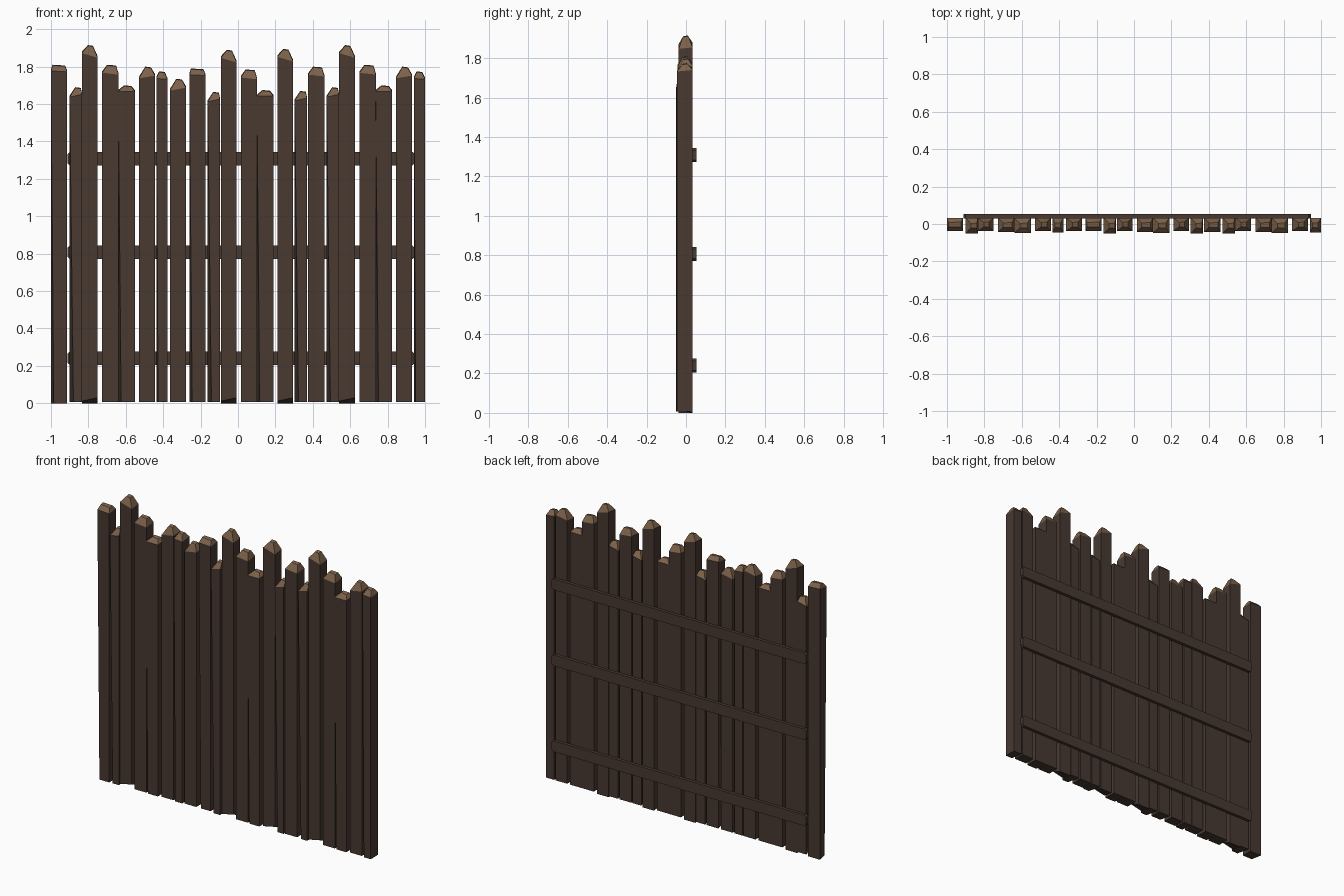
import bpy
import bmesh

default_cube = bpy.data.objects.get("Cube")
if default_cube:
    bpy.data.objects.remove(default_cube, do_unlink=True)


def make_material(name, colour):
    material = bpy.data.materials.new(name)
    material.use_nodes = True
    material.diffuse_color = (*colour, 1)
    material.node_tree.nodes["Principled BSDF"].inputs["Base Color"].default_value = (*colour, 1)
    return material


dark_wood = make_material("dark weathered wood", (0.065, 0.041, 0.031))
cut_wood = make_material("fresh cut wood", (0.2, 0.12, 0.068))

BACK = 0.033

# Plank styles: width, front y, tip start and end across the width,
# shoulder drop on the left and right edge, foot taper, slanted foot cut
STYLES = {
    "blunt": dict(width=0.086, front=-0.038, tip=(0.1, 0.88), drop=(0.025, 0.03), taper=0.015, cut=0),
    "narrow": dict(width=0.065, front=-0.05, tip=(0.45, 0.92), drop=(0.045, 0.03), taper=0.02, cut=0),
    "tall": dict(width=0.085, front=-0.037, tip=(0.38, 0.7), drop=(0.035, 0.06), taper=0, cut=0.03),
    "broad": dict(width=0.087, front=-0.043, tip=(0.3, 0.85), drop=(0.035, 0.045), taper=0, cut=0),
    "short": dict(width=0.088, front=-0.048, tip=(0.35, 0.8), drop=(0.025, 0.025), taper=0.015, cut=0),
    "pointed": dict(width=0.086, front=-0.038, tip=(0.4, 0.75), drop=(0.055, 0.04), taper=0, cut=0),
    "slim": dict(width=0.06, front=-0.045, tip=(0.25, 0.75), drop=(0.03, 0.035), taper=0.01, cut=0),
}

# Fence order: style, left edge, peak height
PLANKS = [
    ("blunt", -1.0, 1.81),
    ("narrow", -0.9, 1.69), ("tall", -0.835, 1.915),
    ("broad", -0.726, 1.81), ("short", -0.64, 1.7),
    ("pointed", -0.53, 1.8), ("slim", -0.437, 1.775),
    ("pointed", -0.364, 1.735), ("blunt", -0.26, 1.79),
    ("narrow", -0.162, 1.665), ("tall", -0.092, 1.89),
    ("broad", 0.015, 1.785), ("short", 0.101, 1.675),
    ("tall", 0.21, 1.895), ("narrow", 0.303, 1.67),
    ("broad", 0.375, 1.8), ("narrow", 0.474, 1.69),
    ("tall", 0.541, 1.915), ("broad", 0.65, 1.81),
    ("short", 0.736, 1.7), ("pointed", 0.844, 1.8),
    ("slim", 0.94, 1.775),
]


def finish(name, bm):
    bmesh.ops.recalc_face_normals(bm, faces=bm.faces)
    mesh = bpy.data.meshes.new(name)
    bm.to_mesh(mesh)
    bm.free()
    mesh.materials.append(dark_wood)
    mesh.materials.append(cut_wood)
    obj = bpy.data.objects.new(name, mesh)
    bpy.context.collection.objects.link(obj)
    return obj


def make_plank(name, left, peak, width, front, tip, drop, taper, cut):
    right = left + width
    base = 0 if cut or left == -1 else 0.008
    middle = (front + BACK) / 2
    low_left, low_right = peak - drop[0], peak - drop[1]
    tip_left, tip_right = (left + width * t for t in tip)
    # Rings run front left, front right, back right, back left
    foot = [(left + taper, front, base + cut * 0.4), (right, front, base + cut),
            (right, BACK, base), (left, BACK, base)]
    shoulder = [(left, front, low_left - 0.008), (right, front, low_right - 0.008),
                (right, BACK, low_right), (left, BACK, low_left)]
    crown = [(tip_left, middle - 0.012, peak - 0.004), (tip_right, middle - 0.015, peak - 0.008),
             (tip_right, middle + 0.014, peak - 0.004), (tip_left, middle + 0.01, peak)]
    bm = bmesh.new()
    rings = [[bm.verts.new(p) for p in ring] for ring in (foot, shoulder, crown)]
    bm.faces.new(rings[0])
    bm.faces.new(rings[2]).material_index = 1
    for level, (lower, upper) in enumerate(zip(rings, rings[1:])):
        for i in range(4):
            j = (i + 1) % 4
            # Only the hewn tip above the shoulder shows fresh wood
            bm.faces.new((lower[i], lower[j], upper[j], upper[i])).material_index = level
    return finish(name, bm)


# Upright planks
for number, (style, left, peak) in enumerate(PLANKS, 1):
    make_plank(f"{style}_plank_{number}", left, peak, **STYLES[style])


# Horizontal rails on the back, with clipped ends
def make_rail(name, height):
    start, end, half, clip = -0.912, 0.945, 0.036, 0.012
    outline = [(start, -half + clip), (start + clip, -half), (end - clip, -half), (end, -half + clip),
               (end, half - clip), (end - clip, half), (start + clip, half), (start, half - clip)]
    bm = bmesh.new()
    face = bm.faces.new([bm.verts.new((x, BACK - 0.004, height + z)) for x, z in outline])
    extruded = bmesh.ops.extrude_face_region(bm, geom=[face])["geom"]
    moved = [v for v in extruded if isinstance(v, bmesh.types.BMVert)]
    bmesh.ops.translate(bm, verts=moved, vec=(0, 0.024, 0))
    return finish(name, bm)


for name, height in (("lower_rail", 0.24), ("middle_rail", 0.807), ("upper_rail", 1.308)):
    make_rail(name, height)
